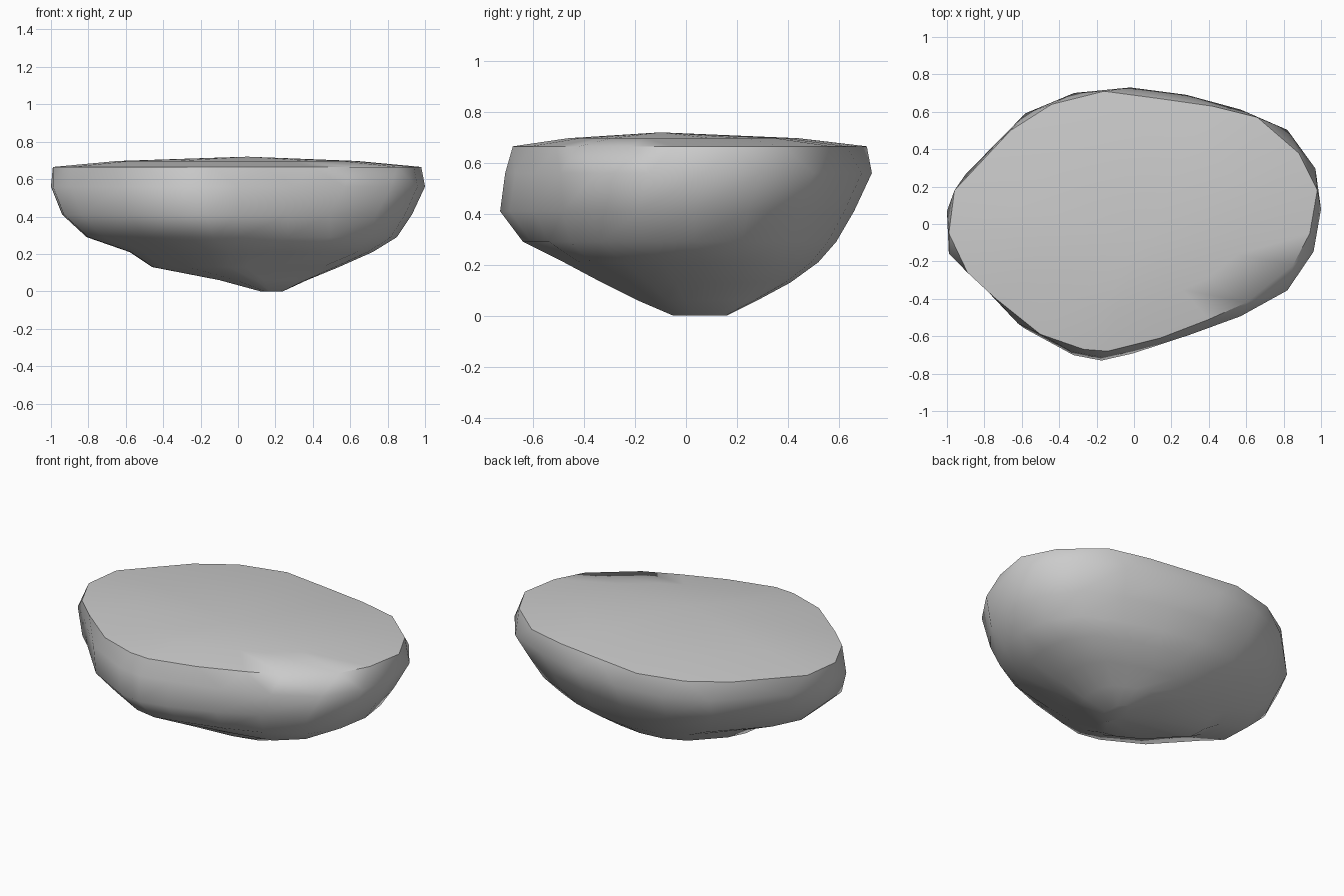
import bpy
import bmesh
import math

# Remove the default cube
default_cube = bpy.data.objects.get("Cube")
if default_cube:
    bpy.data.objects.remove(default_cube, do_unlink=True)

# Widest outline of the boulder, clockwise from its right end
OUTLINE = [(-1, .06), (-.9, .26), (-.58, .59), (-.32, .7), (-.02, .73),
           (.28, .69), (.57, .61), (.82, .5), (.97, .29), (1, .07),
           (.96, -.16), (.82, -.37), (.57, -.51), (.3, -.61), (0, -.69),
           (-.18, -.73), (-.34, -.7), (-.62, -.55), (-.89, -.26), (-.99, -.17)]

# Rim of the flat top, each point between two outline points
RIM = [(-.96, .18), (-.66, .5), (-.44, .64), (-.16, .71), (.14, .67),
       (.42, .63), (.66, .57), (.88, .38), (.98, .18), (.94, -.05),
       (.85, -.22), (.6, -.42), (.4, -.51), (.14, -.61), (-.14, -.68),
       (-.27, -.67), (-.5, -.59), (-.75, -.39), (-.89, -.26), (-.99, -.05)]

# Level sections below the rim: height, x min, x max, y min, y max
SECTIONS = [(.56, -1, 1, -.71, .73), (.41, -.94, .93, -.73, .66),
            (.29, -.81, .85, -.64, .59), (.21, -.58, .72, -.48, .52),
            (.13, -.46, .54, -.33, .41), (.06, -.1, .37, -.19, .28),
            (0, .12, .24, -.05, .16)]

# Side dent under the front-left lip and the bulge beneath it
SWELL = {(1, 11): .97, (1, 12): .93, (1, 13): .97,
         (3, 11): 1.06, (3, 12): 1.13, (3, 13): 1.05}


def fit(value, low, high, half):
    """Map a coordinate from -half..half into low..high."""
    return (low + high) / 2 + value / half * (high - low) / 2


def make_material(name, colour):
    material = bpy.data.materials.new(name)
    material.use_nodes = True
    material.diffuse_color = colour
    material.node_tree.nodes["Principled BSDF"].inputs["Base Color"].default_value = colour
    return material


def build_boulder():
    bm = bmesh.new()
    count = len(OUTLINE)

    # Rounded underside sections
    rings = []
    for level, (z, x_min, x_max, y_min, y_max) in enumerate(SECTIONS):
        ring = []
        for index, (x, y) in enumerate(OUTLINE):
            swell = SWELL.get((level, index), 1)
            ring.append(bm.verts.new((fit(x, x_min, x_max, 1) * swell,
                                      fit(y, y_min, y_max, .73) * swell, z)))
        rings.append(ring)

    # Rim and gently domed top
    rim = [bm.verts.new((x, y, .665)) for x, y in RIM]
    dome = [bm.verts.new((x * .65, y * .65 - .02, .697)) for x, y in RIM]
    peak = bm.verts.new((.05, -.1, .72))

    for i in range(count):
        j = (i + 1) % count
        for upper, lower in zip(rings, rings[1:]):
            bm.faces.new((upper[i], upper[j], lower[j], lower[i]))
        # Zigzag facets between the outline and the rim
        bm.faces.new((rings[0][i], rim[i], rings[0][j]))
        bm.faces.new((rings[0][j], rim[i], rim[j]))
        bm.faces.new((rim[i], dome[i], dome[j], rim[j]))
        bm.faces.new((dome[i], peak, dome[j]))
    bm.faces.new(rings[-1])

    bmesh.ops.recalc_face_normals(bm, faces=bm.faces)
    mesh = bpy.data.meshes.new("boulder")
    bm.to_mesh(mesh)
    bm.free()
    boulder = bpy.data.objects.new("boulder", mesh)
    bpy.context.collection.objects.link(boulder)
    return boulder


boulder = build_boulder()
boulder.data.materials.append(make_material("stone grey", (.6, .6, .6, 1)))

# Soft body with a crisp rim
bpy.ops.object.select_all(action="DESELECT")
boulder.select_set(True)
bpy.context.view_layer.objects.active = boulder
bpy.ops.object.shade_smooth_by_angle(angle=math.radians(50))
